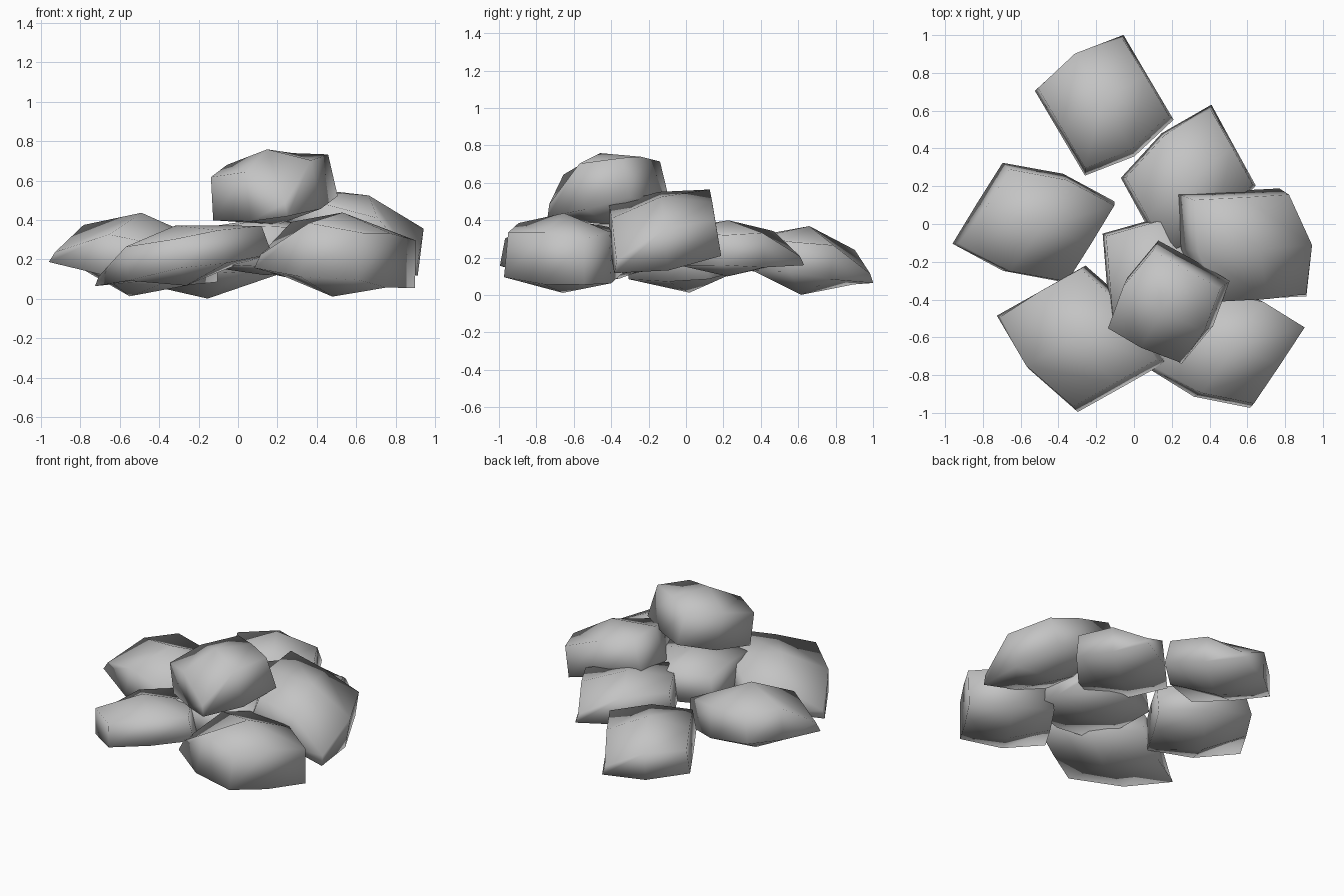
import bpy
from mathutils import Vector

cube = bpy.data.objects.get("Cube")
if cube:
    bpy.data.objects.remove(cube, do_unlink=True)

grey = bpy.data.materials.new("stone_grey")
grey.use_nodes = True
grey.diffuse_color = (0.55, 0.55, 0.55, 1)
grey.node_tree.nodes["Principled BSDF"].inputs["Base Color"].default_value = grey.diffuse_color

STEPS = (-1, 0, 1)
RING = [(-1, -1), (0, -1), (1, -1), (1, 0), (1, 1), (0, 1), (-1, 1), (-1, 0)]


def stone(name, centre, u, v, rim, bulge):
    """Pillow-shaped stone: u and v are half sides, rim and bulge half thicknesses."""
    centre, u, v = Vector(centre), Vector(u), Vector(v)
    n = u.cross(v).normalized()
    verts, index = [], {}
    for side in (-1, 1):
        spread = 0.96 if side > 0 else 1.02
        for i in STEPS:
            for j in STEPS:
                # the middle of each long edge swells outward
                swell = 1.2 if i == 0 else 1.0
                height = bulge if i == j == 0 else rim * (1.0 if i and j else 1.15)
                # one top corner is worn down to a thin edge
                if side > 0 and i == j == 1:
                    height = -0.4 * rim
                index[i, j, side] = len(verts)
                verts.append(centre + spread * (u * i + v * j * swell) + n * side * height)
    faces = []
    # top and bottom cushions
    for side in (-1, 1):
        for i in (-1, 0):
            for j in (-1, 0):
                quad = [(i, j), (i + 1, j), (i + 1, j + 1), (i, j + 1)]
                faces.append([index[a, b, side] for a, b in quad][::side])
    # side walls
    for a, b in zip(RING, RING[1:] + RING[:1]):
        faces.append([index[(*a, -1)], index[(*b, -1)], index[(*b, 1)], index[(*a, 1)]])
    mesh = bpy.data.meshes.new(name)
    mesh.from_pydata(verts, [], faces)
    mesh.materials.append(grey)
    mesh.shade_smooth()
    obj = bpy.data.objects.new(name, mesh)
    bpy.context.collection.objects.link(obj)


# lower ring of stones
stone("back_stone", (-.16, .638, .185), (.23, .145, -.01), (-.13, .22, -.03), .08, .185)
stone("left_stone", (-.52, .0, .225), (-.29, .1, .05), (-.13, -.21, .0), .09, .215)
stone("back_right_stone", (.29, .225, .25), (.235, .19, -.01), (-.115, .21, -.0), .08, .15)
stone("front_right_stone", (.505, -.655, .225), (-.26, .1, .03), (-.14, -.21, .02), .12, .215)
stone("front_left_stone", (-.29, -.605, .22), (-.21, .25, -.045), (-.23, -.13, -.035), .075, .155)
# stones stacked on the ring
stone("middle_stone", (.14, -.265, .265), (.28, .03, .0), (-.02, .24, .0), .09, .145)
stone("right_stone", (.605, -.12, .345), (.07, -.28, -.045), (.262, .015, -.085), .1, .19)
stone("top_stone", (.175, -.43, .568), (-.125, -.215, -.05), (.185, -.105, .01), .11, .195)
